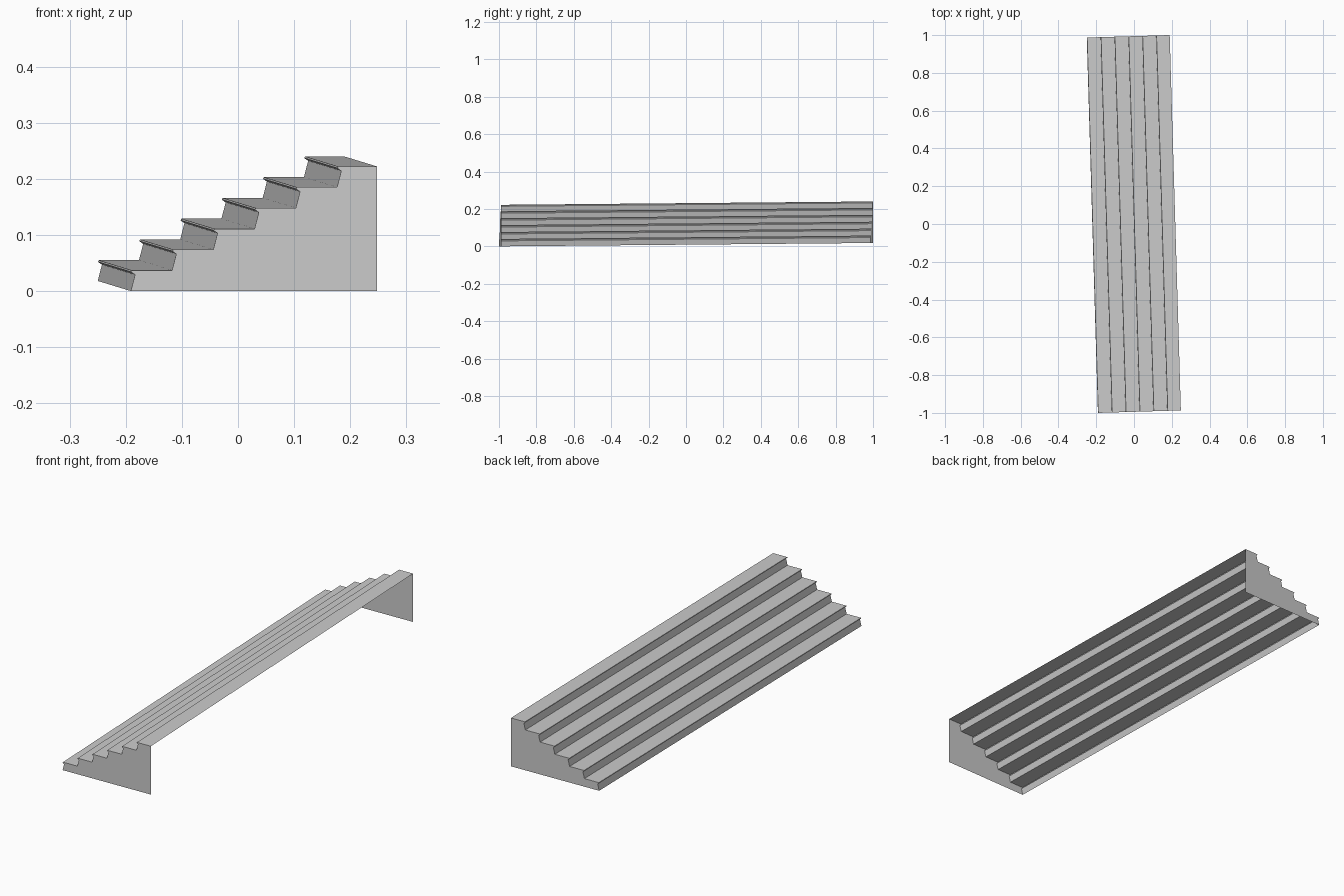
import bpy
import bmesh
from mathutils import Vector

if "Cube" in bpy.data.objects:
    bpy.data.objects.remove(bpy.data.objects["Cube"])

STEPS, RUN, RISE = 6, 0.0735, 0.037
START = Vector((-0.191, -1.0, 0.0))      # bottom front corner of the first riser
SPAN = Vector((-0.059, 1.987, 0.018))    # slightly skewed direction along the flight
ACROSS = Vector((1.0, 0.03, 0.0))        # direction of climb


def place(p, end):
    return START + ACROSS * p[0] + Vector((0, 0, p[1])) + SPAN * end


def make_object(name, faces):
    bm = bmesh.new()
    for pts in faces:
        bm.faces.new([bm.verts.new(p) for p in pts])
    bmesh.ops.remove_doubles(bm, verts=bm.verts, dist=1e-5)
    mesh = bpy.data.meshes.new(name)
    bm.to_mesh(mesh)
    bm.free()
    obj = bpy.data.objects.new(name, mesh)
    bpy.context.collection.objects.link(obj)


# stair profile: leaning riser, small nosing, tread
profile = []
for i in range(STEPS):
    x, z = i * RUN, i * RISE
    profile += [(x, z), (x + 0.0075, z + 0.029), (x + 0.0005, z + 0.034), (x + 0.002, z + RISE)]
profile.append((0.439, STEPS * RISE))

# treads and risers as one thin folded sheet
make_object("treads_and_risers", [
    [place(a, 0), place(b, 0), place(b, 1), place(a, 1)][::-1]
    for a, b in zip(profile, profile[1:])])

# end panels closing the two sides; back and underside stay open
side = profile + [(0.439, 0.0)]
make_object("front_end_panel", [[place(p, 0) for p in reversed(side)]])
make_object("back_end_panel", [[place(p, 1) for p in side]])
